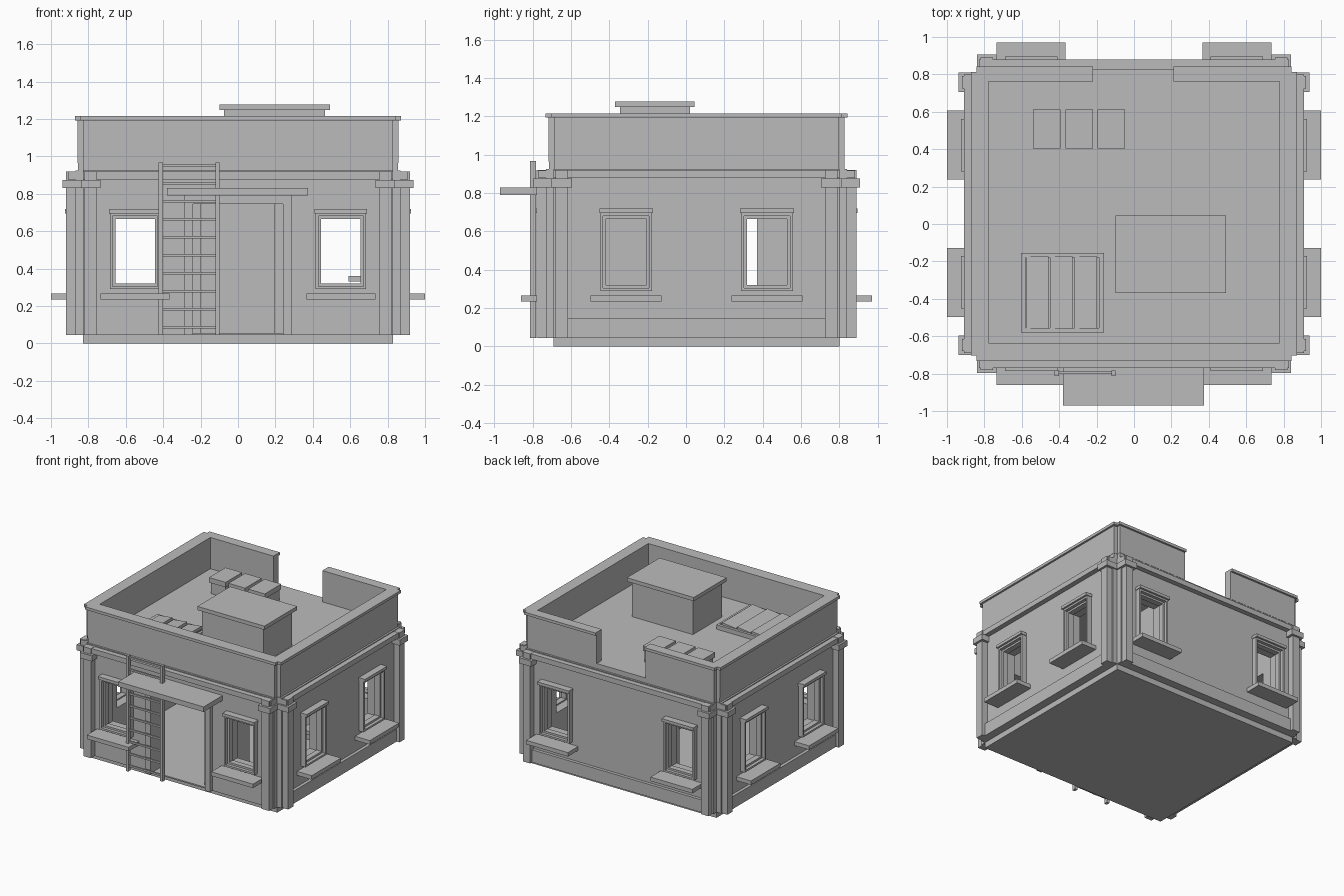
import bpy, bmesh
from mathutils import Matrix

if "Cube" in bpy.data.objects:
    bpy.data.objects.remove(bpy.data.objects["Cube"])

plaster = bpy.data.materials.new("grey plaster")
plaster.use_nodes = True
GREY = (0.5, 0.5, 0.5, 1)
plaster.diffuse_color = GREY
plaster.node_tree.nodes["Principled BSDF"].inputs["Base Color"].default_value = GREY

YC = 0.055      # y of the building's middle
SHORT = 0.085   # the plan is this much less deep than wide, each way
FLOOR, ROOF = 0.045, 0.965


def finish(name, bm):
    bmesh.ops.recalc_face_normals(bm, faces=bm.faces)
    mesh = bpy.data.meshes.new(name)
    bm.to_mesh(mesh)
    bm.free()
    mesh.materials.append(plaster)
    ob = bpy.data.objects.new(name, mesh)
    bpy.context.collection.objects.link(ob)
    return ob


def boxes(name, specs):
    """One object made of boxes (x0, x1, y0, y1, z0, z1)."""
    bm = bmesh.new()
    for x0, x1, y0, y1, z0, z1 in specs:
        mid = Matrix.Translation(((x0 + x1) / 2, (y0 + y1) / 2, (z0 + z1) / 2))
        bmesh.ops.create_cube(bm, size=1, matrix=mid @ Matrix.Diagonal((x1 - x0, y1 - y0, z1 - z0, 1)))
    return finish(name, bm)


def notched(name, h, notch, z0, z1):
    """Prism on a rectangular plan with square notches at its corners."""
    a, b = h, h - SHORT
    quarter = [(a, b - notch), (a - notch, b - notch), (a - notch, b)]
    plan = []
    for sx, sy in ((1, 1), (-1, 1), (-1, -1), (1, -1)):
        pts = [(x * sx, y * sy + YC) for x, y in quarter]
        plan += pts if sx == sy else pts[::-1]
    bm = bmesh.new()
    face = bm.faces.new([bm.verts.new((x, y, z0)) for x, y in plan])
    top = bmesh.ops.extrude_face_region(bm, geom=[face])["geom"]
    bmesh.ops.translate(bm, vec=(0, 0, z1 - z0), verts=[v for v in top if isinstance(v, bmesh.types.BMVert)])
    return finish(name, bm)


def cut(ob, spec):
    """Subtract a box and bake the result."""
    cutter = boxes("cutter", [spec])
    cutter.hide_render = True
    mod = ob.modifiers.new("cut", 'BOOLEAN')
    mod.operation, mod.solver, mod.object = 'DIFFERENCE', 'EXACT', cutter
    dg = bpy.context.evaluated_depsgraph_get()
    baked = bpy.data.meshes.new_from_object(ob.evaluated_get(dg))
    ob.modifiers.clear()
    ob.data = baked
    bpy.data.objects.remove(cutter)


def on_side(side, u0, u1, d0, d1, z0, z1):
    """Box on a facade: u runs along it, d is the distance outwards."""
    if side in ("front", "back"):
        s = -1 if side == "front" else 1
        ys = sorted((YC + s * (d0 - SHORT), YC + s * (d1 - SHORT)))
        return (u0, u1, *ys, z0, z1)
    s = 1 if side == "left" else -1
    xs = sorted((s * d0, s * d1))
    return (*xs, YC + u0, YC + u1, z0, z1)


def surround(side, u, half, z0, z1, w, d0, d1):
    """Four bars around an opening."""
    return [on_side(side, u - half - w, u - half, d0, d1, z0 - w, z1 + w),
            on_side(side, u + half, u + half + w, d0, d1, z0 - w, z1 + w),
            on_side(side, u - half, u + half, d0, d1, z1, z1 + w),
            on_side(side, u - half, u + half, d0, d1, z0 - w, z0)]


SIDES = {"front": 0.55, "back": 0.55, "left": 0.367, "right": 0.367}

# Base and hollow walls with door and window openings
boxes("base", [(-0.83, 0.83, YC - 0.745, YC + 0.745, 0, FLOOR)])
walls = notched("walls", 0.87, 0.04, FLOOR, 0.925)
cut(walls, (-0.77, 0.77, YC - 0.685, YC + 0.685, FLOOR + 0.01, 0.88))
for s in (-1, 1):
    x, y = s * SIDES["front"], YC + s * SIDES["left"]
    cut(walls, (x - 0.115, x + 0.115, -1, 1, 0.31, 0.675))
    cut(walls, (-1.1, 1.1, y - 0.115, y + 0.115, 0.31, 0.675))
cut(walls, (-0.24, 0.24, -1, -0.5, FLOOR + 0.01, 0.745))

# Facade trim
for side, u_win in SIDES.items():
    less = 0 if u_win > 0.5 else SHORT
    end = 0.83 - less
    pil, caps = [], []
    for s in (-1, 1):
        def pair(a, b):
            return sorted((s * (a - less), s * (b - less)))
        pil.append(on_side(side, *pair(0.755, 0.82), 0.82, 0.92, FLOOR, 0.92))
        caps.append(on_side(side, *pair(0.735, 0.84), 0.82, 0.937, 0.83, 0.875))
    boxes(side + "_pilasters", pil)
    boxes(side + "_capitals", caps)
    boxes(side + "_frieze", [on_side(side, -end, end, 0.82, 0.91, 0.877, 0.918)])
    if side != "front":
        e = 0.755 - less
        boxes(side + "_baseboard", [on_side(side, -e, e, 0.86, 0.895, FLOOR, 0.145)])
    for s in (-1, 1):
        u = s * u_win
        label = "%s_window_%s" % (side, "a" if s < 0 else "b")
        boxes(label + "_frame",
              surround(side, u, 0.105, 0.32, 0.665, 0.015, 0.84, 0.885)
              + surround(side, u, 0.12, 0.305, 0.68, 0.015, 0.86, 0.91)
              + [on_side(side, u - 0.14, u + 0.14, 0.86, 0.925, 0.695, 0.718)])
        boxes(label + "_sill", [on_side(side, u - 0.185, u + 0.185, 0.86, 1.0, 0.235, 0.267)])

# Doorway, open door and canopy
boxes("door_frame", [on_side("front", -0.285, -0.24, 0.85, 0.9, FLOOR, 0.79),
                     on_side("front", 0.24, 0.285, 0.85, 0.9, FLOOR, 0.79),
                     on_side("front", -0.24, 0.24, 0.85, 0.9, 0.745, 0.79)])
boxes("open_door", [(0.195, 0.24, -0.7, -0.2, 0.055, 0.745)])
boxes("canopy", [(-0.38, 0.375, -0.97, -0.72, 0.79, 0.83)])

# Simple furniture inside
boxes("cabinet", [(-0.2, 0.4, 0.37, 0.74, FLOOR, 0.75)])
boxes("shelf", [(0.59, 0.77, -0.05, 0.15, 0.33, 0.36)])

# Ladder
rails = [(x - 0.011, x + 0.011, -0.812, -0.782, FLOOR, 0.968) for x in (-0.413, -0.11)]
rungs = [(-0.41, -0.11, -0.803, -0.789, z - 0.007, z + 0.007)
         for z in (0.087 + 0.0962 * i for i in range(10))]
boxes("ladder", rails + rungs)

# Cornice, which carries the flat roof, and the parapet with a gap at the back
notched("cornice_and_roof", 0.855, 0.03, 0.92, ROOF)
for name, h, z0, z1 in (("parapet", 0.857, ROOF, 1.195), ("parapet_coping", 0.872, 1.193, 1.215)):
    ring = notched(name, h, 0.03, z0, z1)
    cut(ring, (-0.778, 0.778, -0.635, 0.762, 0.9, 1.4))
    cut(ring, (-0.22, 0.212, 0.6, 1, 0.9, 1.4))

# Roof access box with lid
boxes("roof_box", [(-0.075, 0.465, -0.345, 0.02, ROOF, 1.25)])
boxes("roof_box_lid", [(-0.1, 0.492, -0.37, 0.045, 1.248, 1.278)])

# Row of three vents
for i in range(3):
    x = -0.54 + 0.173 * i
    boxes("vent_%d" % (i + 1), [(x + 0.01, x + 0.137, 0.415, 0.603, ROOF, 1.06),
                                (x, x + 0.147, 0.405, 0.613, 1.055, 1.095)])

# Skylight: raised frame with sloping slats
x0, x1, y0, y1, top = -0.605, -0.16, -0.58, -0.155, 1.0
boxes("skylight_frame", [(x0, x0 + 0.025, y0, y1, ROOF, top), (x1 - 0.025, x1, y0, y1, ROOF, top),
                         (x0, x1, y0, y0 + 0.025, ROOF, top), (x0, x1, y1 - 0.025, y1, ROOF, top)])
slats = []
for i in range(4):
    x = -0.578 + 0.13 * i
    w = 0.12 if i < 3 else 0.02
    slats.append((x, x + min(w, -0.18 - x), y0 + 0.02, y1 - 0.02, top - 0.012, top + 0.012))
slat_ob = boxes("skylight_slats", slats)
for v in slat_ob.data.vertices:
    v.co.z += 0.12 * (((v.co.x + 0.578 + 0.001) % 0.13) - 0.06)
